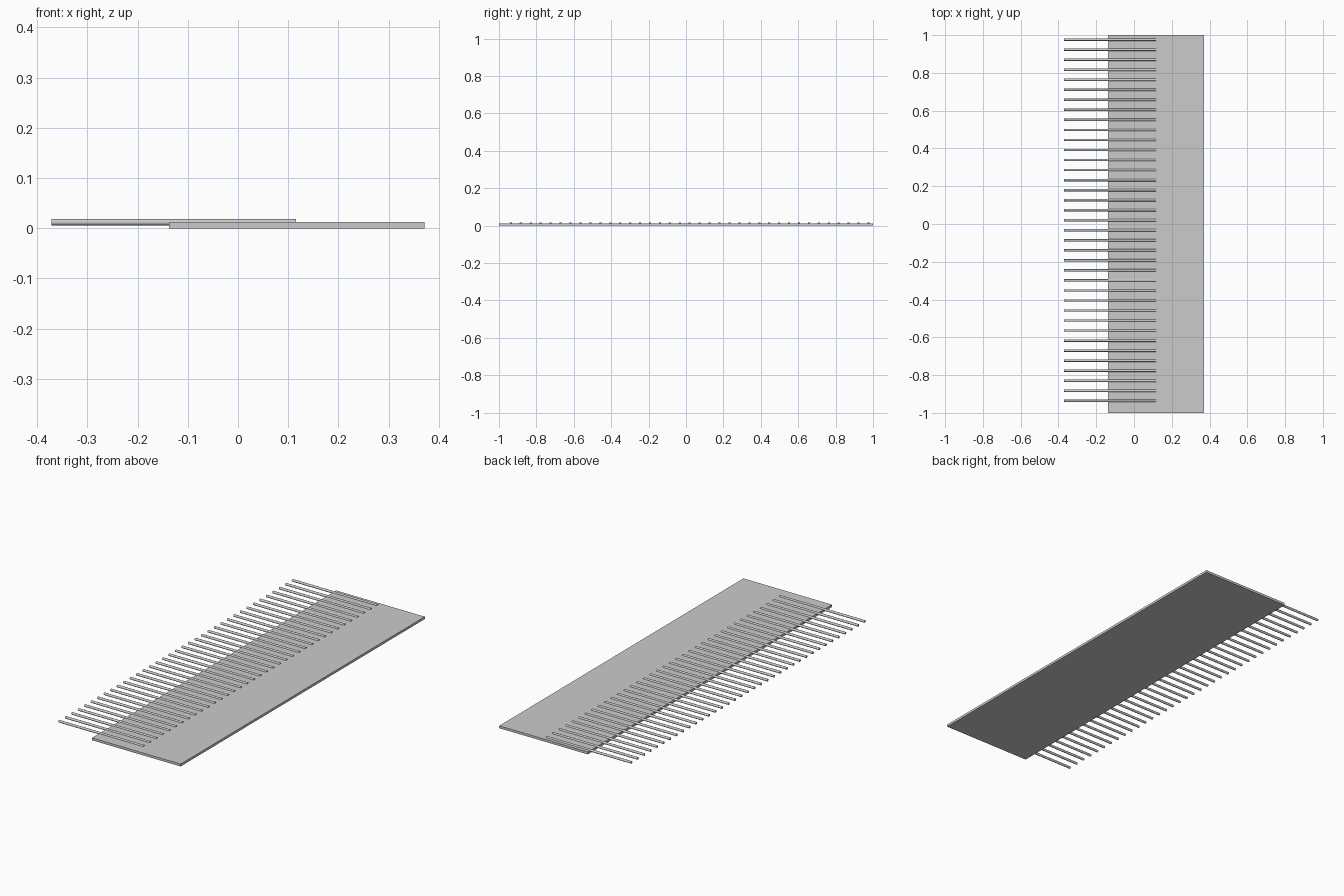
import bpy
from math import pi

if "Cube" in bpy.data.objects:
    bpy.data.objects.remove(bpy.data.objects["Cube"])

PLATE_X = (-0.137, 0.371)
PLATE_T = 0.0125
ROD_X = (-0.371, 0.116)
ROD_R = 0.0062
ROD_Z = 0.012
ROD_COUNT = 37
ROD_Y = (-0.936, 0.976)

# Flat base plate
bpy.ops.mesh.primitive_cube_add(size=1, location=(sum(PLATE_X) / 2, 0, PLATE_T / 2))
plate = bpy.context.object
plate.name = "base_plate"
plate.scale = (PLATE_X[1] - PLATE_X[0], 2, PLATE_T)
bpy.ops.object.transform_apply(location=False, rotation=False, scale=True)

# Row of round rods, half sunk into the plate and overhanging one edge
step = (ROD_Y[1] - ROD_Y[0]) / (ROD_COUNT - 1)
bpy.ops.mesh.primitive_cylinder_add(
    vertices=24, radius=ROD_R, depth=ROD_X[1] - ROD_X[0],
    location=(sum(ROD_X) / 2, ROD_Y[0], ROD_Z), rotation=(0, pi / 2, 0))
rods = bpy.context.object
rods.name = "rod_row"
bpy.ops.object.transform_apply(location=False, rotation=True, scale=True)
bpy.ops.object.shade_smooth_by_angle()

array = rods.modifiers.new("repeat", 'ARRAY')
array.count = ROD_COUNT
array.use_relative_offset = False
array.use_constant_offset = True
array.constant_offset_displace = (0, step, 0)
